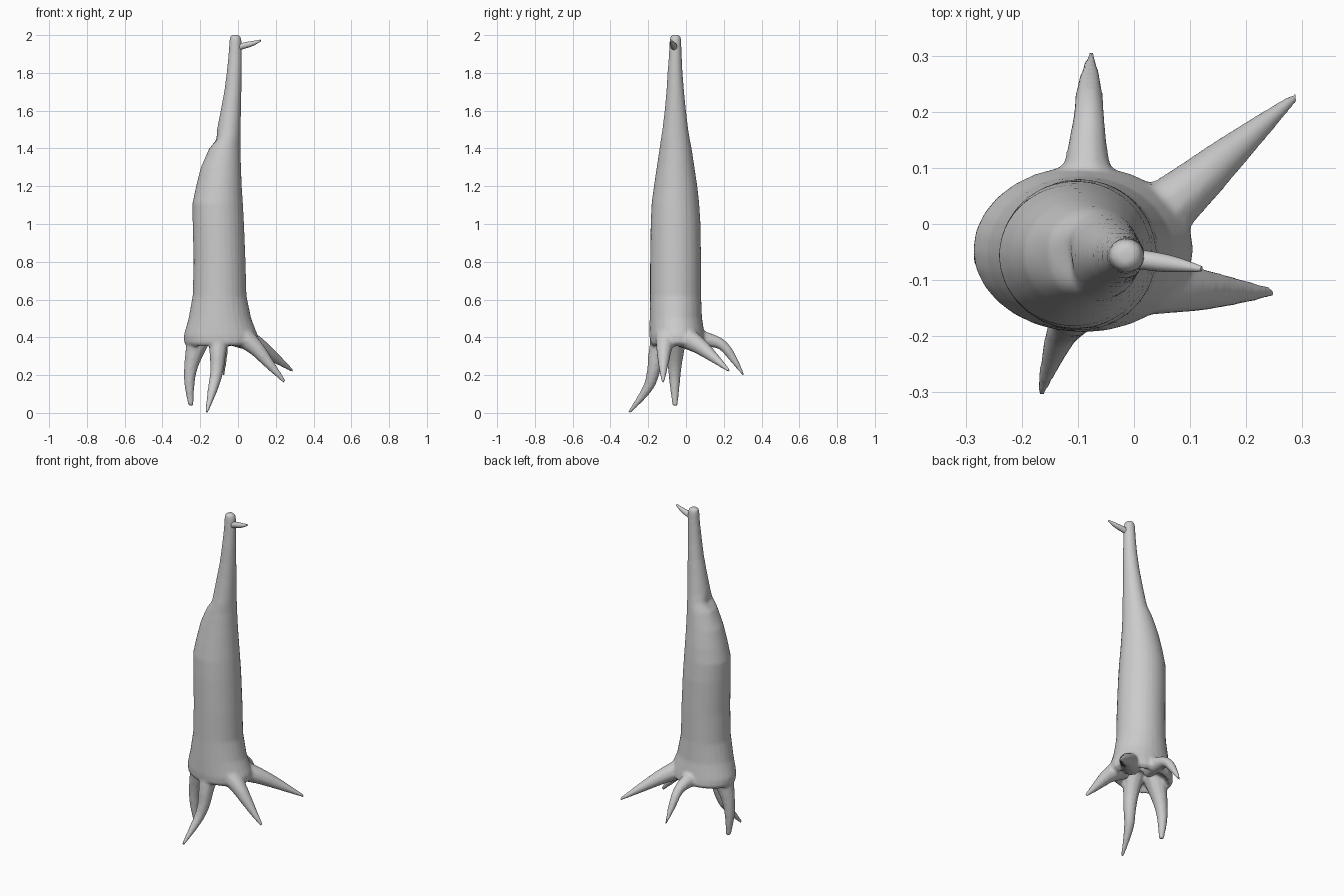
import bpy, bmesh, math
from mathutils import Vector


def loft(name, rings, sides=28):
    """Stack of horizontal ellipses: z, x_min, x_max, y_min, y_max."""
    bm = bmesh.new()
    loops = []
    for z, x0, x1, y0, y1 in rings:
        cx, cy, rx, ry = (x0 + x1) / 2, (y0 + y1) / 2, (x1 - x0) / 2, (y1 - y0) / 2
        loops.append([bm.verts.new((cx + rx * math.cos(2 * math.pi * i / sides),
                                    cy + ry * math.sin(2 * math.pi * i / sides), z))
                      for i in range(sides)])
    for a, b in zip(loops, loops[1:]):
        for i in range(sides):
            j = (i + 1) % sides
            bm.faces.new((a[i], a[j], b[j], b[i]))
    bm.faces.new(loops[0][::-1])
    bm.faces.new(loops[-1])
    bmesh.ops.recalc_face_normals(bm, faces=bm.faces)
    mesh = bpy.data.meshes.new(name)
    bm.to_mesh(mesh)
    bm.free()
    obj = bpy.data.objects.new(name, mesh)
    bpy.context.collection.objects.link(obj)
    return obj


def select(objs):
    bpy.ops.object.select_all(action='DESELECT')
    for o in objs:
        o.select_set(True)
    bpy.context.view_layer.objects.active = objs[0]


def tube(name, points):
    """Tapered tube through points x, y, z, radius."""
    curve = bpy.data.curves.new(name, 'CURVE')
    curve.dimensions = '3D'
    curve.bevel_depth = 1
    curve.bevel_resolution = 3
    curve.use_fill_caps = True
    s = curve.splines.new('NURBS')
    s.points.add(len(points) - 1)
    for p, (x, y, z, r) in zip(s.points, points):
        p.co = (x, y, z, 1)
        p.radius = r
    s.order_u = 3
    s.use_endpoint_u = True
    s.resolution_u = 5
    obj = bpy.data.objects.new(name, curve)
    bpy.context.collection.objects.link(obj)
    select([obj])
    bpy.ops.object.convert(target='MESH')
    return bpy.context.view_layer.objects.active


# leaning trunk, hollow underneath, flared at the base
trunk = loft("trunk_with_roots", [
    (0.41, -0.14, -0.04, -0.09, 0.00),
    (0.385, -0.22, 0.03, -0.15, 0.06),
    (0.35, -0.265, 0.075, -0.175, 0.085),
    (0.37, -0.285, 0.105, -0.19, 0.105),
    (0.41, -0.287, 0.105, -0.193, 0.10),
    (0.50, -0.262, 0.07, -0.192, 0.085),
    (0.62, -0.24, 0.045, -0.19, 0.08),
    (0.80, -0.235, 0.04, -0.19, 0.08),
    (1.00, -0.24, 0.032, -0.187, 0.077),
    (1.11, -0.241, 0.026, -0.182, 0.070),
    (1.20, -0.222, 0.02, -0.170, 0.060),
    (1.30, -0.197, 0.016, -0.155, 0.045),
    (1.40, -0.157, 0.013, -0.14, 0.03),
    (1.45, -0.125, 0.013, -0.133, 0.02),
    (1.50, -0.111, 0.014, -0.125, 0.012),
    (1.60, -0.092, 0.016, -0.113, 0.00),
    (1.70, -0.073, 0.018, -0.104, -0.01),
    (1.80, -0.06, 0.02, -0.098, -0.018),
    (1.90, -0.050, 0.02, -0.09, -0.023),
    (1.97, -0.046, 0.019, -0.087, -0.025),
    (1.993, -0.042, 0.014, -0.083, -0.029),
    (2.001, -0.030, 0.002, -0.071, -0.041),
])

# shallow knot scar on the left shoulder
scar = Vector((-0.135, -0.065, 1.44))
for v in trunk.data.vertices:
    d = (v.co - scar).length
    if d < 0.06:
        v.co += Vector((0.018, 0, -0.006)) * (1 - d / 0.06)

# five splayed roots
root_paths = {
    "back_root": [(-0.08, 0.02, 0.40, 0.06), (-0.085, 0.10, 0.39, 0.042), (-0.08, 0.19, 0.37, 0.028),
                  (-0.08, 0.25, 0.29, 0.024), (-0.076, 0.308, 0.195, 0.005)],
    "back_right_root": [(0.00, -0.02, 0.41, 0.065), (0.08, 0.045, 0.375, 0.05),
                        (0.18, 0.135, 0.305, 0.032), (0.29, 0.229, 0.222, 0.008)],
    "right_root": [(0.00, -0.10, 0.42, 0.065), (0.08, -0.115, 0.365, 0.046),
                   (0.16, -0.12, 0.265, 0.03), (0.246, -0.122, 0.165, 0.009)],
    "front_root": [(-0.10, -0.12, 0.42, 0.06), (-0.107, -0.155, 0.33, 0.046), (-0.11, -0.17, 0.22, 0.035),
                   (-0.135, -0.20, 0.12, 0.028), (-0.166, -0.302, 0.002, 0.008)],
    "left_root": [(-0.20, -0.06, 0.42, 0.07), (-0.225, -0.06, 0.34, 0.054), (-0.252, -0.06, 0.24, 0.036),
                  (-0.26, -0.06, 0.14, 0.027), (-0.249, -0.058, 0.038, 0.014)],
}
roots = [tube(n, p) for n, p in root_paths.items()]

# fuse roots into the trunk with soft joints
select([trunk] + roots)
bpy.ops.object.join()
fuse = trunk.modifiers.new("fuse", 'REMESH')
fuse.mode = 'VOXEL'
fuse.voxel_size = 0.008
soft = trunk.modifiers.new("soften", 'SMOOTH')
soft.factor = 0.5
soft.iterations = 6

# small broken twig near the tip
twig = tube("twig", [(-0.01, -0.06, 1.93, 0.017), (0.03, -0.066, 1.945, 0.018),
                     (0.08, -0.073, 1.955, 0.014), (0.12, -0.08, 1.972, 0.005)])

for obj in (trunk, twig):
    select([obj])
    for m in list(obj.modifiers):
        bpy.ops.object.modifier_apply(modifier=m.name)
    bpy.ops.object.shade_smooth_by_angle(angle=math.radians(50))
